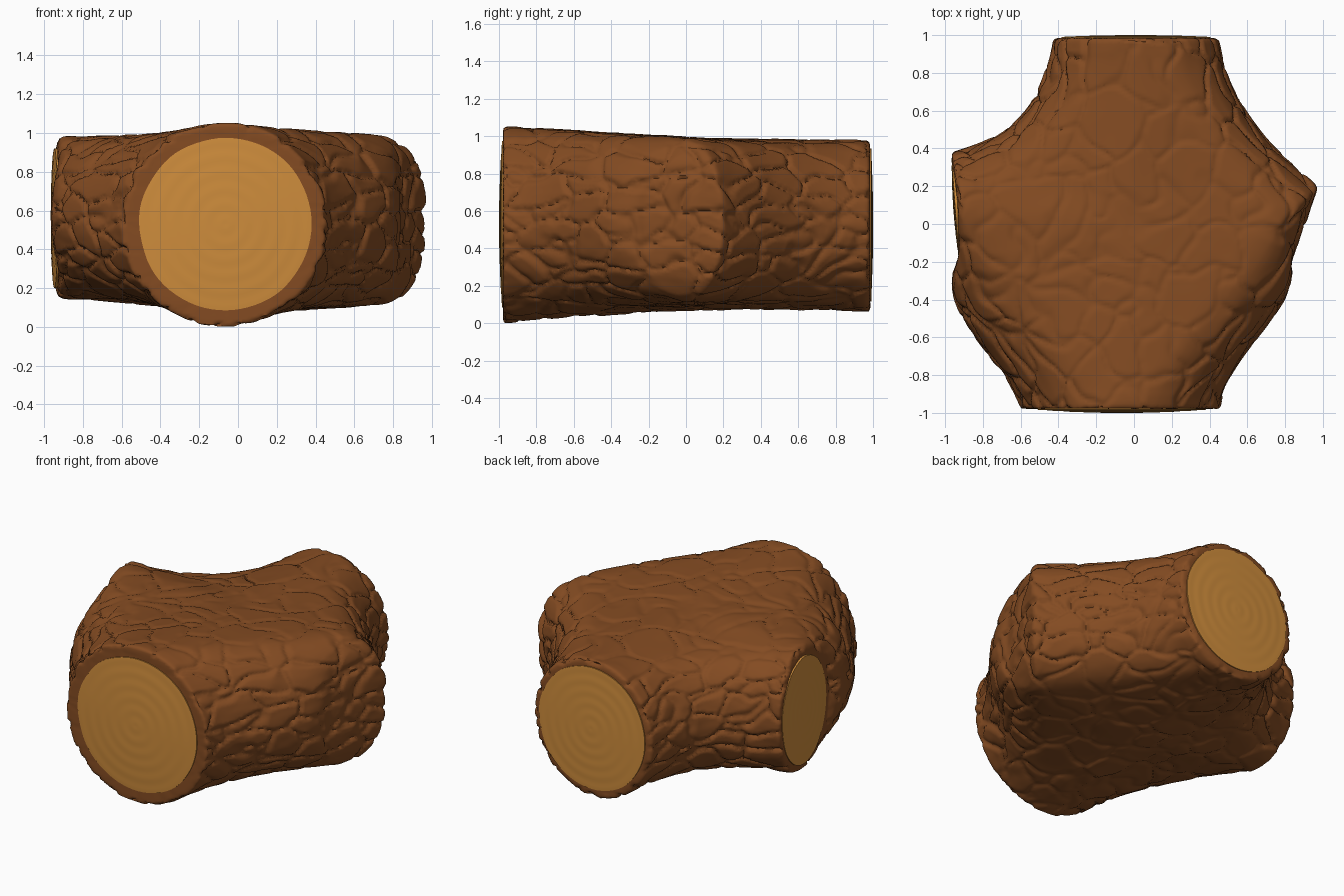
import bpy, bmesh, math
from mathutils import Vector, noise

if "Cube" in bpy.data.objects:
    bpy.data.objects.remove(bpy.data.objects["Cube"])


def material(name, colour):
    m = bpy.data.materials.new(name)
    m.use_nodes = True
    m.diffuse_color = (*colour, 1)
    m.node_tree.nodes["Principled BSDF"].inputs["Base Color"].default_value = (*colour, 1)
    return m


bark_mat = material("brown bark", (0.23, 0.071, 0.016))
wood_mat = material("cut wood", (0.62, 0.265, 0.045))

# Cut ends, counter-clockwise from the front:
# plan corners, height centre, half height, rounding of the end towards top and bottom
ENDS = [
    ((-0.60, -0.978), (0.46, -0.978), 0.525, 0.53, (0, 0)),
    ((0.83, -0.22), (0.97, 0.20), 0.55, 0.445, (-0.12, 0)),
    ((0.45, 0.985), (-0.43, 0.985), 0.522, 0.465, (0, 0)),
    ((-0.965, 0.38), (-0.925, -0.20), 0.565, 0.42, (0.02, 0)),
]
# Flank that follows each end: inner control points, saddle strength below and above
FLANKS = [
    ((0.46, -0.72), (0.92, -0.40), 0.55, 0.05),
    ((0.69, 0.44), (0.50, 0.65), 0.5, 0.3),
    ((-0.49, 0.62), (-0.64, 0.46), 0.7, 0.9),
    ((-1.10, -0.42), (-0.66, -0.75), 0.7, 0.3),
]
CENTRE = Vector((-0.03, 0.0))
CHORD_STEPS, FLANK_STEPS, LEVELS, CAP_RINGS = 20, 30, 60, 14
SADDLE_PULL, SADDLE_DIP = 0.26, 0.07


def end_corners(end, angle):
    a, b, zc, rz, bend = end
    c, s = math.cos(angle), math.sin(angle)
    a, b = Vector(a), Vector(b)
    mid, half = (a + b) / 2, (b - a) / 2
    mid = mid + Vector(bend) * abs(s) ** 4
    z = zc + rz * s
    return [Vector((*(mid + k * c * half), z)) for k in (-1, 1)]


def flank_point(p, q, c1, c2, t):
    r = 1 - t
    return p * r**3 + c1 * 3 * r * r * t + c2 * 3 * r * t * t + q * t**3


def outline(angle):
    """Closed outline at one level, sinking into saddles between the ends."""
    c, s = math.cos(angle), math.sin(angle)
    points = []
    for i, end in enumerate(ENDS):
        nxt = ENDS[(i + 1) % 4]
        a, b = end_corners(end, angle)
        q = end_corners(nxt, angle)[0]
        points += [a.lerp(b, k / CHORD_STEPS) for k in range(CHORD_STEPS)]
        b0, q0 = Vector(end[1]), Vector(nxt[0])
        *guides, below, above = FLANKS[i]
        saddle = above if s > 0 else below
        ctrl = []
        for j, guide in enumerate(guides):
            f = (j + 1) / 3
            base = b.lerp(q, f)
            off = (Vector(guide) - b0.lerp(q0, f)) * c
            off += (CENTRE - base.xy) * SADDLE_PULL * saddle * (1 - c)
            ctrl.append(base + Vector((*off, -SADDLE_DIP * saddle * s * 4 / 3)))
        points += [flank_point(b, q, *ctrl, k / FLANK_STEPS) for k in range(FLANK_STEPS)]
    return points


def bark_depth(co, normal):
    """Plates separated by grooves, longer along the grain than across it."""
    p = Vector((co.x * 4.2, co.y * 4.2, co.z * 8))
    p += noise.noise_vector(co * 5) * 0.45
    dist, cells = noise.voronoi(p)
    groove = max(0.0, 1 - (dist[1] - dist[0]) / 0.3)
    step = 0.5 + 0.5 * noise.noise(cells[0] * 3.7)
    fine = 0.5 + 0.5 * noise.noise(Vector((co.x * 8, co.y * 8, co.z * 20)))
    sawn = abs(normal.y) > 0.97 or (normal.x < -0.97 and co.x < -0.88)
    calm = (1 - 0.5 * abs(normal.z) ** 4) * (0.1 if sawn else 1)
    plates = 0.03 * groove**2 + 0.016 * step * (1 - groove)
    return calm * (plates + 0.006 * fine - 0.011)


def make_object(name, bm):
    bmesh.ops.recalc_face_normals(bm, faces=bm.faces)
    mesh = bpy.data.meshes.new(name)
    bm.to_mesh(mesh)
    bm.free()
    obj = bpy.data.objects.new(name, mesh)
    bpy.context.collection.objects.link(obj)
    return obj


def finish(name, bm, mat, angle):
    obj = make_object(name, bm)
    obj.data.materials.append(mat)
    bpy.ops.object.select_all(action="DESELECT")
    obj.select_set(True)
    bpy.context.view_layer.objects.active = obj
    bpy.ops.object.shade_smooth_by_angle(angle=math.radians(angle))


def loft(bm, loops):
    rows = [[bm.verts.new(p) for p in loop] for loop in loops]
    n = len(rows[0])
    for low, high in zip(rows, rows[1:]):
        for k in range(n):
            bm.faces.new((low[k], low[(k + 1) % n], high[(k + 1) % n], high[k]))


# Log core: stacked outlines, with the top and underside drawn in to the middle
levels = [outline(math.pi * (k / LEVELS - 0.5)) for k in range(LEVELS + 1)]


def cap(loop, z):
    middle = Vector((*CENTRE, z))
    return [[p.lerp(middle, k / CAP_RINGS) for p in loop] for k in range(1, CAP_RINGS + 1)]


bm = bmesh.new()
loft(bm, cap(levels[0], 0.06)[::-1] + levels + cap(levels[-1], 1.0))
bmesh.ops.remove_doubles(bm, verts=bm.verts, dist=0.0006)
core = make_object("log_core", bm)

# Even out the mesh and round its edges
remesh = core.modifiers.new("even_mesh", "REMESH")
remesh.mode = "VOXEL"
remesh.voxel_size = 0.016
rounding = core.modifiers.new("rounding", "SMOOTH")
rounding.iterations = 6
bm = bmesh.new()
bm.from_object(core, bpy.context.evaluated_depsgraph_get())
bpy.data.objects.remove(core)
bm.normal_update()
crown = [v for v in bm.verts if abs(v.normal.z) > 0.6 and abs(v.co.y) < 0.9 and abs(v.co.x) < 0.85]
for _ in range(50):
    bmesh.ops.smooth_vert(bm, verts=crown, factor=0.5, use_axis_x=True, use_axis_y=True, use_axis_z=True)

# Bark relief
bm.normal_update()
moves = [(v, v.normal * bark_depth(v.co, v.normal)) for v in bm.verts]
for v, d in moves:
    v.co -= d
finish("log_bark", bm, bark_mat, 60)


# Sawn faces: shallow domes with faint growth rings, set nearly flush in the bark
def sawn_face(name, centre, across, half_height, dome):
    centre, across = Vector(centre), Vector(across)
    up = Vector((0, 0, half_height))
    out = across.cross(up).normalized()
    sides, rings = 72, 30
    loops = []
    for j in range(rings + 2):
        r = min(1.0, max(j, 0.05) / rings)
        lift = dome * (1 - r * r) + 0.0006 * math.sin(r * 34)
        if j > rings:
            lift = -0.03
        loop = []
        for k in range(sides):
            a = math.tau * k / sides
            wobble = 1 + 0.015 * noise.noise(Vector((math.cos(a) * 2, math.sin(a) * 2, r)))
            flat = across * math.cos(a) + up * math.sin(a)
            loop.append(centre + flat * r * wobble + out * lift)
        loops.append(loop)
    bm = bmesh.new()
    loft(bm, loops)
    bm.faces.new([v for v in bm.verts][:sides])
    finish(name, bm, wood_mat, 40)


sawn_face("front_sawn_face", (-0.065, -0.983, 0.53), (0.445, 0, 0), 0.445, 0.017)
sawn_face("back_sawn_face", (0.01, 0.99, 0.525), (-0.395, 0, 0), 0.41, 0.01)
sawn_face("right_sawn_face", (-0.947, 0.09, 0.56), (0.018, -0.26, 0), 0.36, 0.01)
